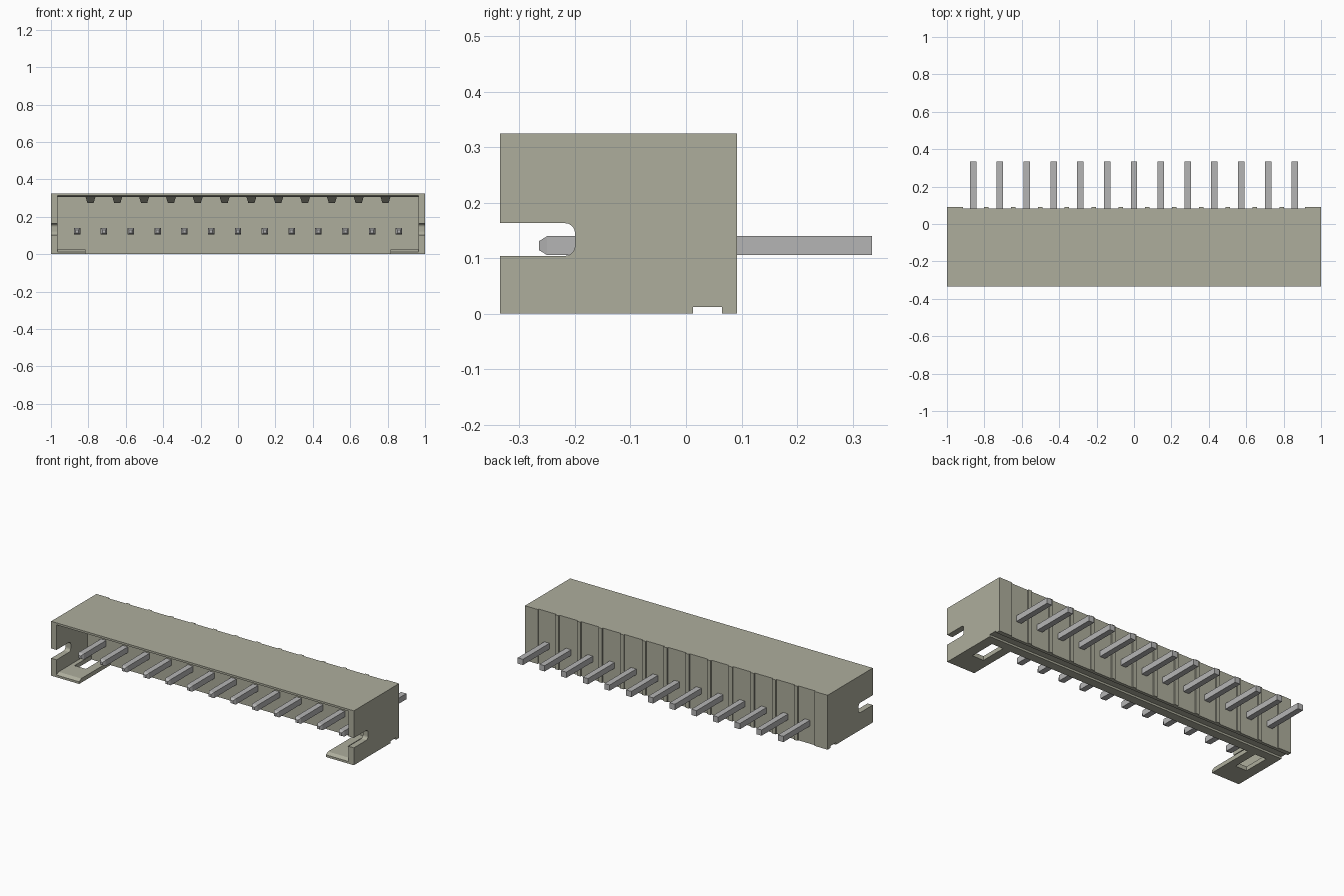
import bpy, bmesh, math
from mathutils import Vector

if "Cube" in bpy.data.objects:
    bpy.data.objects.remove(bpy.data.objects["Cube"])


def material(name, rgb):
    m = bpy.data.materials.new(name)
    m.use_nodes = True
    m.diffuse_color = (*rgb, 1)
    m.node_tree.nodes["Principled BSDF"].inputs["Base Color"].default_value = (*rgb, 1)
    return m


PLASTIC = material("beige plastic", (0.42, 0.42, 0.335))
METAL = material("grey metal", (0.46, 0.46, 0.46))


def finish(bm, name, mat):
    bmesh.ops.recalc_face_normals(bm, faces=bm.faces)
    me = bpy.data.meshes.new(name)
    bm.to_mesh(me)
    bm.free()
    me.materials.append(mat)
    ob = bpy.data.objects.new(name, me)
    bpy.context.collection.objects.link(ob)
    return ob


def prism(name, outline, lo, hi, axis="x", mat=PLASTIC):
    """Extrude an outline along x (points are y, z) or along z (points are x, y)."""
    bm = bmesh.new()
    pts = [(lo, a, b) if axis == "x" else (a, b, lo) for a, b in outline]
    face = bm.faces.new([bm.verts.new(p) for p in pts])
    geom = bmesh.ops.extrude_face_region(bm, geom=[face])["geom"]
    step = Vector((hi - lo, 0, 0)) if axis == "x" else Vector((0, 0, hi - lo))
    bmesh.ops.translate(bm, vec=step, verts=[v for v in geom if isinstance(v, bmesh.types.BMVert)])
    return finish(bm, name, mat)


def rect(a0, a1, b0, b1):
    return [(a0, b0), (a1, b0), (a1, b1), (a0, b1)]


FRONT, BACK, PANEL, INNER = -0.335, 0.092, 0.084, -0.04
TOP, CEIL, WALL, FLOOR = 0.325, 0.305, 0.965, 0.025
PINS, PITCH = 13, 0.1434
GROOVE = [(0.065, 0), (0.065, 0.012), (0.013, 0.012), (0.013, 0)]

# Roof and back wall in one L profile, with a bevelled lip and a groove underneath
prism("roof_and_back_wall",
      [(FRONT, TOP), (PANEL, TOP), (PANEL, 0)] + GROOVE +
      [(INNER, 0), (INNER, CEIL), (-0.315, CEIL), (FRONT, 0.313)], -WALL, WALL)


# Side wall profile with a round-cornered slot open to the front
def arc(cy, cz, r, start, end, n=5):
    angles = [math.radians(start + (end - start) * i / n) for i in range(n + 1)]
    return [(cy + r * math.cos(a), cz + r * math.sin(a)) for a in angles]


SLOT = [(FRONT, 0.104)] + arc(-0.218, 0.122, 0.018, -90, 0) + arc(-0.218, 0.145, 0.018, 0, 90) + [(FRONT, 0.163)]
SIDE = [(FRONT, TOP), (BACK, TOP), (BACK, 0)] + GROOVE + [(FRONT, 0)] + SLOT

for side, s in (("left", 1), ("right", -1)):
    prism(side + "_side_wall", SIDE, s * WALL, s)
    prism(side + "_back_pad", rect(PANEL, BACK, 0, TOP), s * 0.915, s * WALL)
    # Floor tab with an opening that runs up to the back wall
    tab = [(0.815, -0.315), (WALL, -0.315), (WALL, INNER), (0.94, INNER),
           (0.94, -0.2), (0.865, -0.2), (0.865, INNER), (0.815, INNER)]
    prism(side + "_floor_tab", [(s * x, y) for x, y in tab], 0, FLOOR, axis="z")
    prism(side + "_tab_lip", [(FRONT, 0), (-0.315, 0), (-0.315, FLOOR), (FRONT, 0.013)],
          s * 0.815, s * WALL)

# Thin ribs on the back and tapered ribs under the roof, midway between pins
for i in range(PINS - 1):
    x = (i - (PINS - 2) / 2) * PITCH
    prism(f"back_rib_{i + 1}", rect(PANEL, BACK, 0, TOP), x - 0.012, x + 0.012)
    if 0 < i + 1 < PINS:
        rib = prism(f"roof_rib_{i + 1}",
                    [(-0.29, CEIL), (-0.24, 0.275), (INNER, 0.275), (INNER, CEIL)], x - 0.026, x + 0.026)
        for v in rib.data.vertices:
            if v.co.z < 0.29:
                v.co.x = x + (v.co.x - x) * 0.65

# Square pins with tapered front tips
H, PIN_Z = 0.0172, 0.1225
for i in range(PINS):
    x = (i - (PINS - 1) / 2) * PITCH
    bm = bmesh.new()
    rings = []
    for y, h in ((-0.265, 0.008), (-0.25, H), (0.335, H)):
        rings.append([bm.verts.new((x + a * h, y, PIN_Z + b * h))
                      for a, b in ((-1, -1), (1, -1), (1, 1), (-1, 1))])
    for r0, r1 in zip(rings, rings[1:]):
        for k in range(4):
            bm.faces.new((r0[k], r0[(k + 1) % 4], r1[(k + 1) % 4], r1[k]))
    bm.faces.new(rings[0])
    bm.faces.new(rings[-1])
    finish(bm, f"pin_{i + 1}", METAL)
